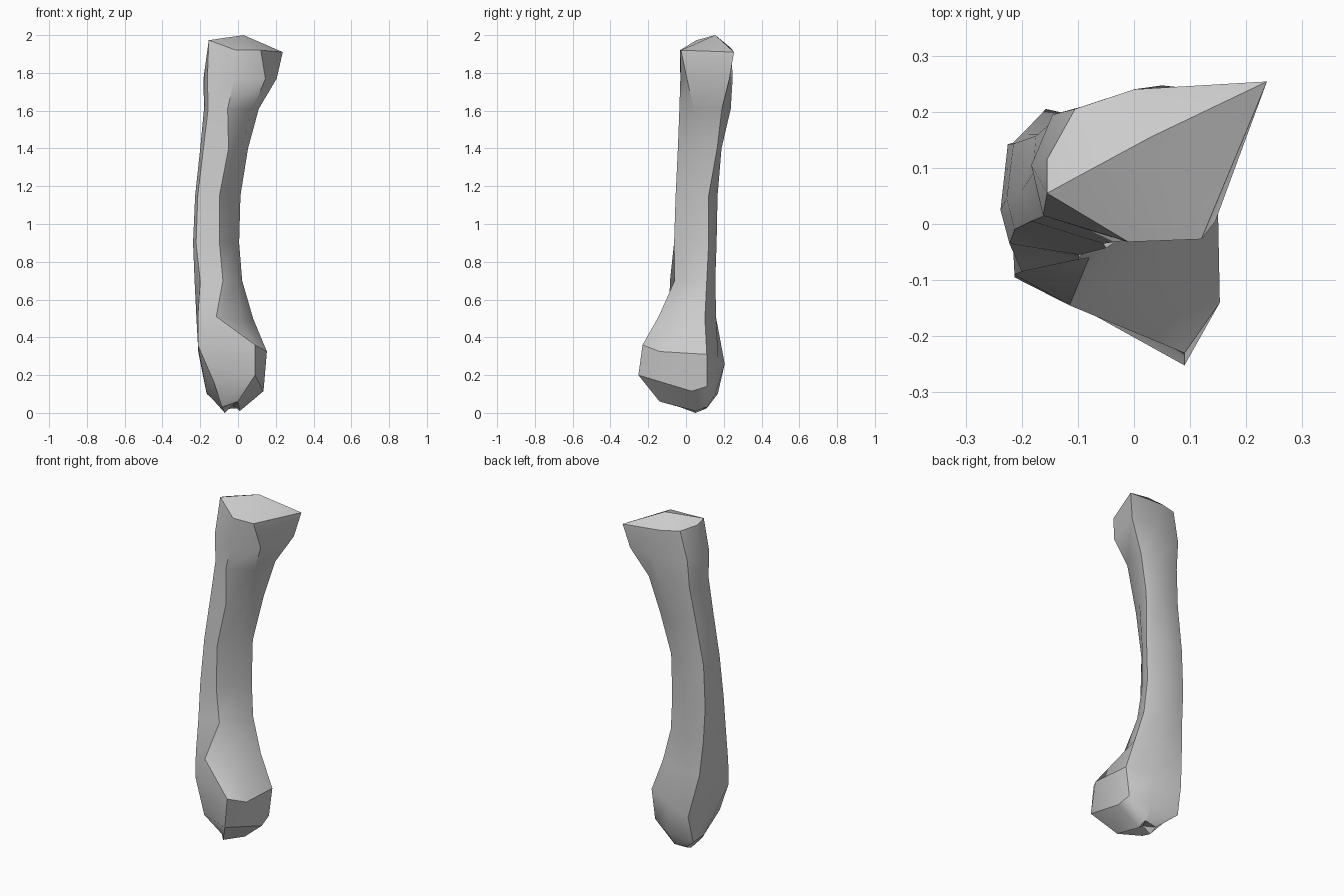
import bpy
import bmesh
import math

cube = bpy.data.objects.get("Cube")
if cube:
    bpy.data.objects.remove(cube, do_unlink=True)

# Bone colour
grey = bpy.data.materials.new("bone grey")
grey.use_nodes = True
grey.diffuse_color = (0.6, 0.6, 0.6, 1)
grey.node_tree.nodes["Principled BSDF"].inputs["Base Color"].default_value = (0.6, 0.6, 0.6, 1)


def section(z, *points):
    """Level seven-sided cross-section."""
    return [(x, y, z) for x, y in points]


# Each section runs: left corner, back, back right, right, front right, front, front left

# Knuckle at the lower end, with tilted sections
lower_end = [
    [(0.01, 0.105, 0.03), (0.0, 0.11, 0.025), (-0.07, 0.10, 0.02), (-0.07, 0.05, 0.0),
     (-0.085, -0.03, 0.03), (0.0, -0.14, 0.06), (0.01, 0.05, 0.01)],
    [(0.125, 0.11, 0.14), (0.01, 0.155, 0.10), (-0.165, 0.168, 0.10), (-0.168, 0.07, 0.11),
     (-0.13, -0.13, 0.17), (0.09, -0.252, 0.20), (0.135, 0.03, 0.115)],
    [(0.148, 0.11, 0.31), (0.0, 0.17, 0.29), (-0.157, 0.205, 0.26), (-0.21, 0.07, 0.32),
     (-0.213, -0.095, 0.36), (0.09, -0.23, 0.36), (0.153, -0.14, 0.325)],
    [(0.08, 0.10, 0.50), (-0.04, 0.16, 0.50), (-0.20, 0.16, 0.50), (-0.22, 0.05, 0.50),
     (-0.213, -0.09, 0.50), (-0.115, -0.145, 0.51), (0.025, -0.08, 0.48)],
]

# Curved shaft
shaft = [
    section(0.70, (0.022, 0.11), (-0.08, 0.155), (-0.215, 0.145), (-0.23, 0.03),
            (-0.20, -0.085), (-0.08, -0.06), (-0.005, 0.02)),
    section(0.90, (0.006, 0.12), (-0.10, 0.162), (-0.225, 0.142), (-0.238, 0.025),
            (-0.222, -0.035), (-0.098, -0.063), (-0.03, 0.03)),
    section(1.15, (0.013, 0.12), (-0.095, 0.167), (-0.215, 0.143), (-0.227, 0.045),
            (-0.213, -0.01), (-0.098, -0.055), (-0.023, 0.04)),
    section(1.40, (0.053, 0.165), (-0.04, 0.188), (-0.175, 0.157), (-0.20, 0.06),
            (-0.183, 0.005), (-0.05, -0.043), (0.013, 0.06)),
    section(1.61, (0.11, 0.19), (0.01, 0.237), (-0.148, 0.18), (-0.18, 0.09),
            (-0.158, 0.015), (-0.055, -0.035), (0.08, 0.04)),
]

# Flared upper end with a slanted rim
upper_end = [
    section(1.77, (0.205, 0.23), (0.05, 0.247), (-0.145, 0.195), (-0.183, 0.105),
            (-0.162, 0.015), (-0.02, -0.03), (0.145, 0.005)),
    [(0.237, 0.254, 1.91), (0.0, 0.24, 1.93), (-0.105, 0.205, 1.94), (-0.155, 0.115, 1.955),
     (-0.155, 0.055, 1.973), (-0.01, -0.032, 1.92), (0.12, -0.027, 1.92)],
]

# Loft the sections and close both ends with fans
bm = bmesh.new()
rings = [[bm.verts.new(p) for p in ring] for ring in lower_end + shaft + upper_end]
count = len(rings[0])
for low, high in zip(rings, rings[1:]):
    for i in range(count):
        j = (i + 1) % count
        bm.faces.new((low[i], low[j], high[j], high[i]))
for ring, tip in ((rings[0], (-0.03, 0.04, 0.04)), (rings[-1], (0.03, 0.155, 2.0))):
    centre = bm.verts.new(tip)
    for i in range(count):
        bm.faces.new((ring[i], ring[(i + 1) % count], centre))
bmesh.ops.recalc_face_normals(bm, faces=bm.faces[:])

mesh = bpy.data.meshes.new("long_bone")
bm.to_mesh(mesh)
bm.free()
mesh.materials.append(grey)
bone = bpy.data.objects.new("long_bone", mesh)
bpy.context.collection.objects.link(bone)

# Soft shading that keeps the main ridges sharp
bpy.ops.object.select_all(action="DESELECT")
bone.select_set(True)
bpy.context.view_layer.objects.active = bone
bpy.ops.object.shade_smooth_by_angle(angle=math.radians(35))
